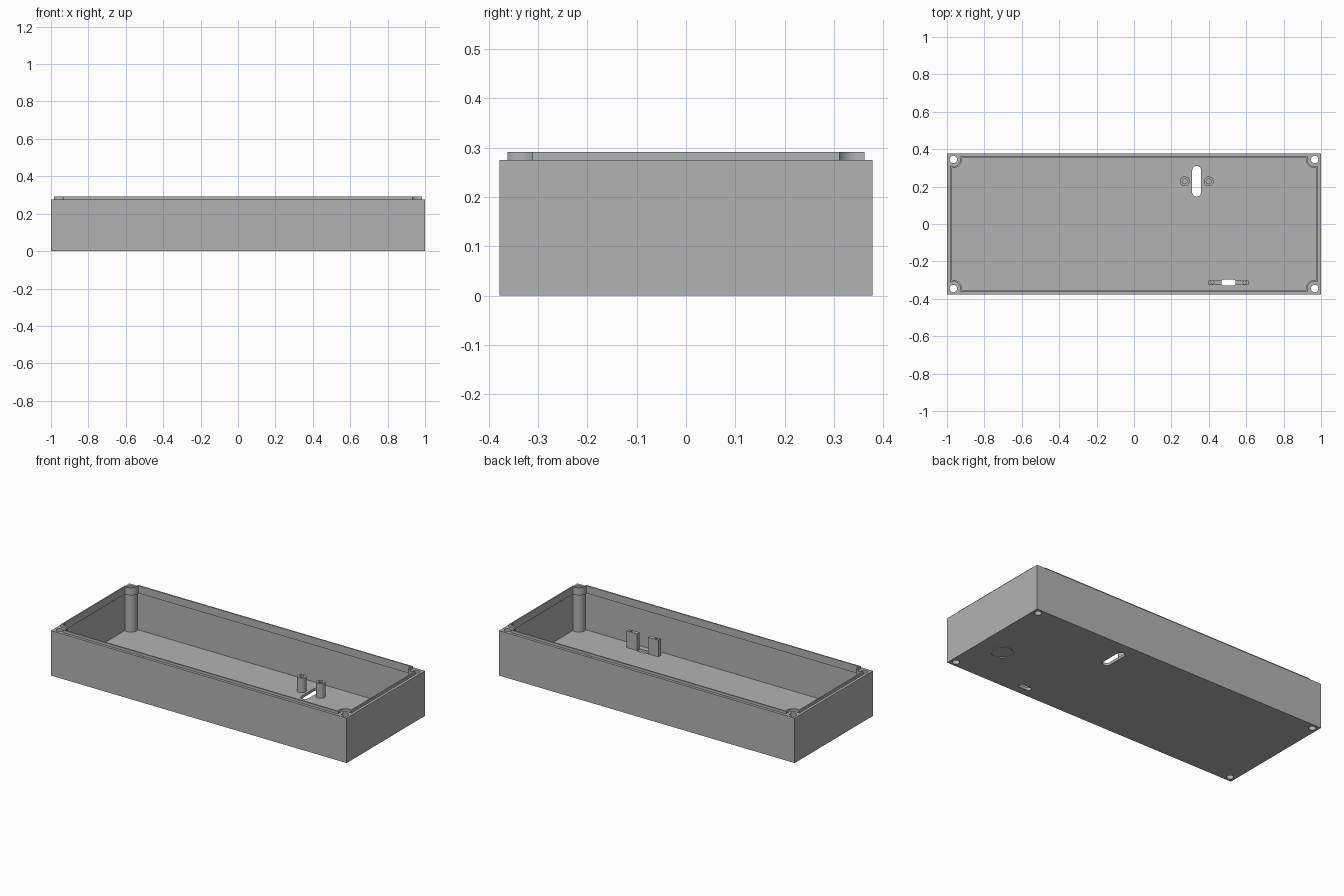
import bpy, bmesh
from math import acos, asin, pi, cos, sin

if "Cube" in bpy.data.objects:
    bpy.data.objects.remove(bpy.data.objects["Cube"], do_unlink=True)

grey = bpy.data.materials.new("plain grey plastic")
grey.use_nodes = True
grey.diffuse_color = (0.45, 0.45, 0.45, 1)
grey.node_tree.nodes["Principled BSDF"].inputs["Base Color"].default_value = grey.diffuse_color

HALF_X, HALF_Y, RIM, TOP = 1.0, 0.378, 0.275, 0.291
WALL, FLOOR, STRIP = 0.016, 0.016, 0.008
SCREW_X, SCREW_Y, POST_R = 0.966, 0.345, 0.038


# Outline helpers, all counter-clockwise
def rect(x0, x1, y0, y1):
    return [(x0, y0), (x1, y0), (x1, y1), (x0, y1)]


def circle(x, y, r, n=32):
    return [(x + r * cos(2 * pi * i / n), y + r * sin(2 * pi * i / n)) for i in range(n)]


def slot(x, y, length, width, upright=False, n=10):
    r, d, pts = width / 2, (length - width) / 2, []
    for side in (1, -1):
        for i in range(n + 1):
            a = -pi / 2 + pi * i / n
            pts.append((side * (d + r * cos(a)), side * r * sin(a)))
    return [(x - v, y + u) if upright else (x + u, y + v) for u, v in pts]


def notched(hx, hy, r, n=14):
    """Rectangle whose corners are scooped out around the screw posts."""
    a0, a1 = -acos((hx - SCREW_X) / r), -pi - asin((hy - SCREW_Y) / r)
    arc = [(SCREW_X + r * cos(a0 + (a1 - a0) * i / n),
            SCREW_Y + r * sin(a0 + (a1 - a0) * i / n)) for i in range(n + 1)]
    pts = []
    for sx, sy in ((1, 1), (-1, 1), (-1, -1), (1, -1)):
        part = [(sx * x, sy * y) for x, y in arc]
        pts += part if sx * sy > 0 else part[::-1]
    return pts


def prism(name, outline, z0, z1, inner=None):
    """Extruded outline; with an inner outline of equal count it is a closed ring."""
    bm = bmesh.new()
    loops = [[bm.verts.new((x, y, z)) for x, y in o]
             for o in ([outline, inner] if inner else [outline]) for z in (z0, z1)]

    def bridge(a, b):
        for i in range(len(a)):
            j = (i + 1) % len(a)
            bm.faces.new((a[i], a[j], b[j], b[i]))
    bridge(loops[0], loops[1])
    if inner:
        bridge(loops[1], loops[3])
        bridge(loops[3], loops[2])
        bridge(loops[2], loops[0])
    else:
        bm.faces.new(loops[0][::-1])
        bm.faces.new(loops[1])
    bmesh.ops.recalc_face_normals(bm, faces=bm.faces)
    mesh = bpy.data.meshes.new(name)
    bm.to_mesh(mesh)
    bm.free()
    obj = bpy.data.objects.new(name, mesh)
    bpy.context.collection.objects.link(obj)
    mesh.materials.append(grey)
    return obj


def cut(obj, cutters):
    for c in cutters:
        c.hide_render = True
        mod = obj.modifiers.new("cut", "BOOLEAN")
        mod.operation, mod.solver, mod.object = "DIFFERENCE", "EXACT", c
        bpy.context.view_layer.objects.active = obj
        bpy.ops.object.modifier_apply(modifier=mod.name)
        bpy.data.objects.remove(c, do_unlink=True)


# Enclosure: hollow box with corner screw posts left standing
body = prism("enclosure", rect(-HALF_X, HALF_X, -HALF_Y, HALF_Y), 0, RIM)
cutters = [prism("cavity", notched(HALF_X - WALL, HALF_Y - WALL, POST_R), FLOOR, 0.4)]
for sx in (1, -1):
    for sy in (1, -1):
        cutters.append(prism("screw_hole", circle(sx * SCREW_X, sy * SCREW_Y, 0.02), -0.1, 0.4))
cutters.append(prism("long_slot", slot(0.335, 0.228, 0.165, 0.048, True), -0.1, 0.1))
cutters.append(prism("short_slot", slot(0.505, -0.313, 0.08, 0.032), -0.1, 0.1))
# Shallow round groove under the floor
cutters.append(prism("groove", circle(0.844, -0.098, 0.064), -0.05, 0.004,
                     circle(0.844, -0.098, 0.054)))
cut(body, cutters)

# Lip strip standing above the rim, curling round the screw posts
lip = prism("rim_lip", notched(HALF_X - WALL, HALF_Y - WALL, POST_R), RIM - 0.03, TOP,
            notched(HALF_X - WALL - STRIP, HALF_Y - WALL - STRIP, POST_R + STRIP))
parts = [body, lip]

# Standoffs either side of the long slot
for side, x in (("right", 0.271), ("left", 0.399)):
    post = prism("standoff_" + side, circle(x, 0.228, 0.026), FLOOR - 0.002, 0.105)
    cut(post, [prism("pilot", circle(x, 0.228, 0.013, 24), 0.03, 0.2)])
    parts.append(post)

# Upright switch brackets either side of the short slot
for side, s in (("right", -1), ("left", 1)):
    xs = sorted((0.505 + s * 0.037, 0.505 + s * 0.107))
    plate = prism("bracket_" + side, rect(xs[0], xs[1], -0.325, -0.301), FLOOR - 0.002, 0.118)
    cut(plate, [prism("pilot", circle(0.505 + s * 0.086, -0.313, 0.008, 16), 0.05, 0.2)])
    parts.append(plate)

# Smooth round walls, crisp edges
bpy.ops.object.select_all(action="DESELECT")
for p in parts:
    p.select_set(True)
bpy.context.view_layer.objects.active = body
bpy.ops.object.shade_smooth_by_angle(angle=0.6)
